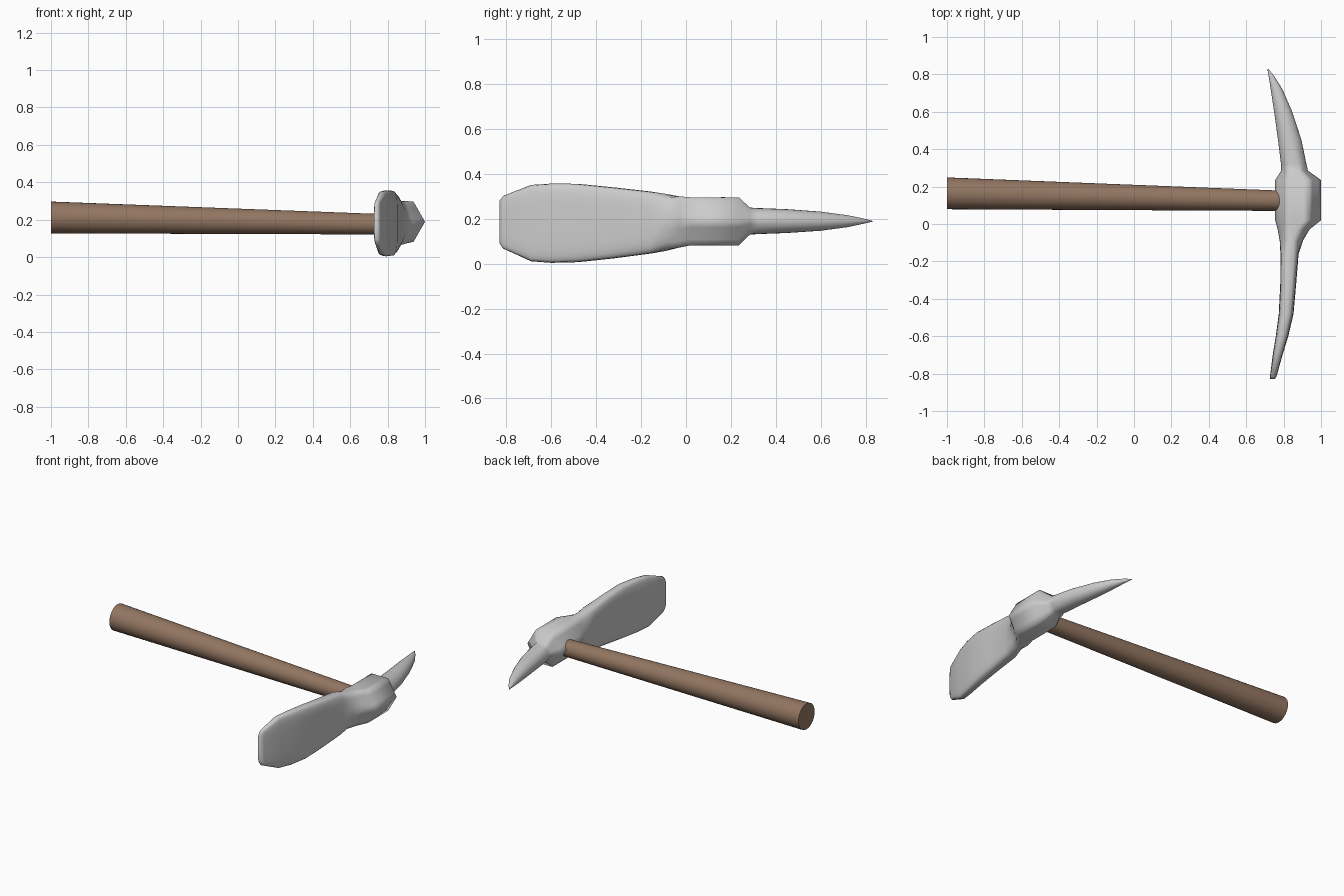
import bpy, bmesh
from math import cos, sin, pi, copysign

if "Cube" in bpy.data.objects:
    bpy.data.objects.remove(bpy.data.objects["Cube"])

SIDES = 24


def unit(kind, i):
    # point on a unit outline: hexagon, round, or rounded rectangle
    a = 2 * pi * i / SIDES
    c, s = cos(a), sin(a)
    if kind == "hex":
        step = SIDES // 6
        k, t = divmod(i, step)
        t /= step
        a0, a1 = k * pi / 3, (k + 1) * pi / 3
        return (cos(a0) * (1 - t) + cos(a1) * t,
                (sin(a0) * (1 - t) + sin(a1) * t) / sin(pi / 3))
    if kind == "round":
        return c, s
    p = 0.5
    return copysign(abs(c) ** p, c), copysign(abs(s) ** p, s)


def loft(name, rings):
    # skin closed rings of points, capping both ends
    bm = bmesh.new()
    loops = [[bm.verts.new(p) for p in r] for r in rings]
    for a, b in zip(loops, loops[1:]):
        n = len(a)
        for i in range(n):
            bm.faces.new((a[i], a[(i + 1) % n], b[(i + 1) % n], b[i]))
    bm.faces.new(loops[0])
    bm.faces.new(loops[-1])
    bmesh.ops.recalc_face_normals(bm, faces=bm.faces)
    me = bpy.data.meshes.new(name)
    bm.to_mesh(me)
    bm.free()
    ob = bpy.data.objects.new(name, me)
    bpy.context.collection.objects.link(ob)
    return ob


def smooth(ob, degrees):
    bpy.ops.object.select_all(action="DESELECT")
    ob.select_set(True)
    bpy.context.view_layer.objects.active = ob
    bpy.ops.object.shade_smooth_by_angle(angle=degrees * pi / 180)


# pick head: y, x min, x max, z min, z max, outline
sections = [
    (-0.83, 0.728, 0.752, 0.090, 0.280, "box"),
    (-0.815, 0.727, 0.762, 0.068, 0.302, "box"),
    (-0.69, 0.743, 0.797, 0.011, 0.351, "box"),
    (-0.60, 0.758, 0.825, 0.004, 0.357, "box"),
    (-0.48, 0.774, 0.853, 0.007, 0.356, "box"),
    (-0.32, 0.782, 0.867, 0.024, 0.340, "box"),
    (-0.16, 0.783, 0.880, 0.045, 0.322, "box"),
    (-0.09, 0.779, 0.903, 0.057, 0.311, "round"),
    (-0.03, 0.768, 0.938, 0.072, 0.300, "hex"),
    (0.02, 0.755, 1.000, 0.082, 0.296, "hex"),
    (0.235, 0.755, 1.000, 0.082, 0.296, "hex"),
    (0.285, 0.787, 0.930, 0.130, 0.250, "hex"),
    (0.32, 0.786, 0.922, 0.132, 0.248, "round"),
    (0.45, 0.770, 0.895, 0.137, 0.243, "round"),
    (0.60, 0.749, 0.846, 0.147, 0.232, "round"),
    (0.72, 0.731, 0.794, 0.163, 0.216, "round"),
    (0.79, 0.720, 0.750, 0.178, 0.202, "round"),
    (0.83, 0.713, 0.718, 0.187, 0.191, "round"),
]
rings = []
for y, x0, x1, z0, z1, kind in sections:
    ring = []
    for i in range(SIDES):
        u, v = unit(kind, i)
        ring.append(((x0 + x1) / 2 + u * (x1 - x0) / 2, y,
                     (z0 + z1) / 2 + v * (z1 - z0) / 2))
    rings.append(ring)
head = loft("pick_head", rings)
smooth(head, 75)

# tapered wooden handle, running into the collar
ends = [(-1.0, 0.164, 0.212, 0.085), (0.80, 0.124, 0.175, 0.054)]
handle = loft("handle", [[(x, y + r * cos(2 * pi * i / 32), z + r * sin(2 * pi * i / 32))
                          for i in range(32)] for x, y, z, r in ends])
smooth(handle, 40)
wood = bpy.data.materials.new("wood")
wood.diffuse_color = (0.29, 0.18, 0.12, 1)
wood.use_nodes = True
wood.node_tree.nodes["Principled BSDF"].inputs["Base Color"].default_value = wood.diffuse_color
handle.data.materials.append(wood)
